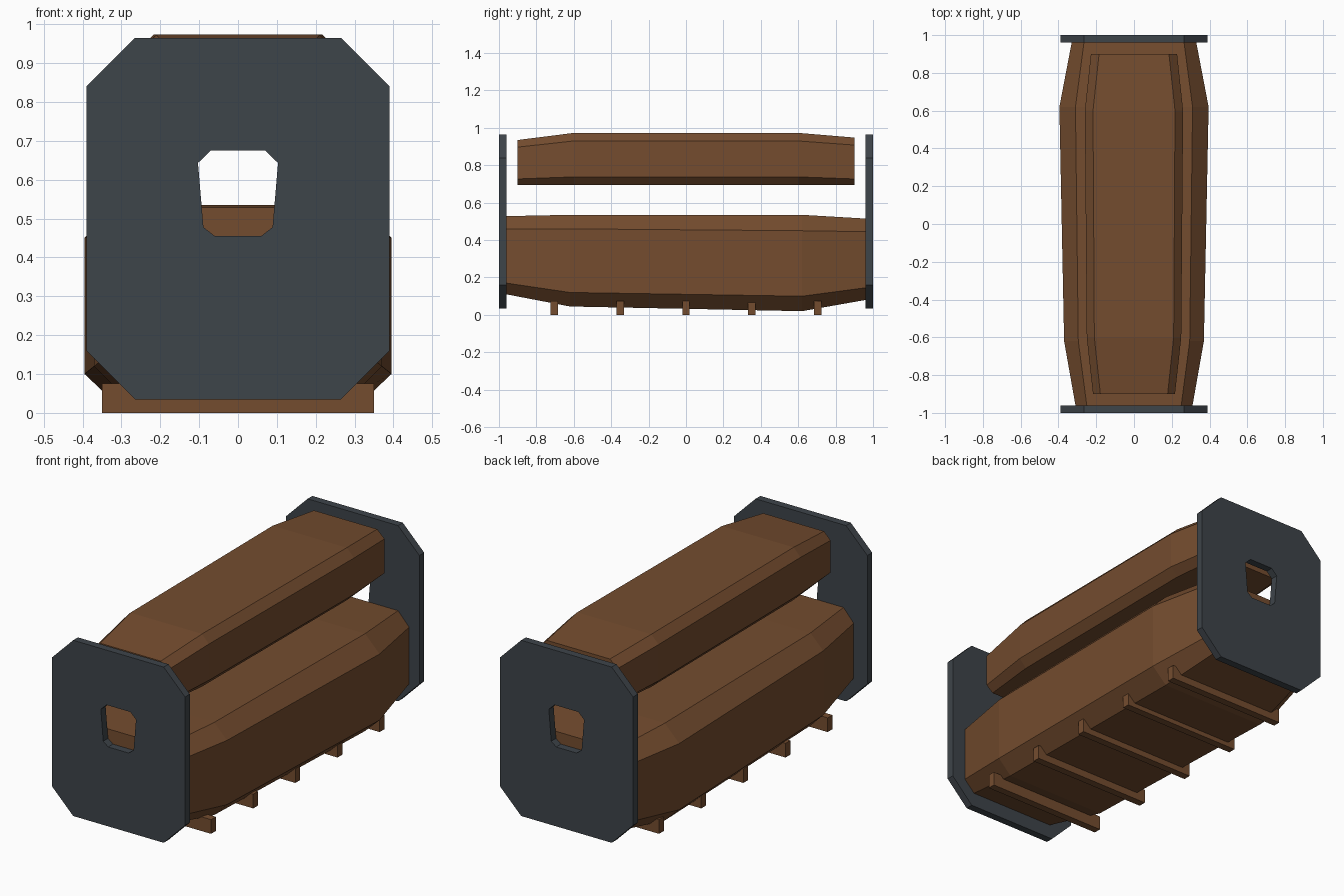
import bpy

if "Cube" in bpy.data.objects:
    bpy.data.objects.remove(bpy.data.objects["Cube"])

def material(name, rgb):
    m = bpy.data.materials.new(name)
    m.diffuse_color = (*rgb, 1)
    m.use_nodes = True
    m.node_tree.nodes["Principled BSDF"].inputs["Base Color"].default_value = m.diffuse_color
    return m

brown = material("brown wood", (0.175, 0.073, 0.028))
slate = material("slate metal", (0.048, 0.058, 0.068))

def make(name, verts, faces, mat):
    me = bpy.data.meshes.new(name)
    me.from_pydata(verts, [], faces)
    me.materials.append(mat)
    ob = bpy.data.objects.new(name, me)
    bpy.context.collection.objects.link(ob)
    return ob

def loft(name, sections, mat):
    """Octagonal hull; section = y, half width, flat half width, 4 heights bottom to top."""
    verts = []
    for y, w, f, b, bc, tc, t in sections:
        verts += [(x, y, z) for x, z in ((f, b), (w, bc), (w, tc), (f, t),
                                         (-f, t), (-w, tc), (-w, bc), (-f, b))]
    n = len(sections)
    faces = [tuple(range(8)), tuple(range(8 * n - 1, 8 * n - 9, -1))]
    for s in range(n - 1):
        for i in range(8):
            j = (i + 1) % 8
            faces.append((8*s + i, 8*s + 8 + i, 8*s + 8 + j, 8*s + j))
    return make(name, verts, faces, mat)

# lower and upper hulls
loft("lower_hull", [(-0.96, 0.31, 0.25, 0.11, 0.17, 0.46, 0.528),
                    (-0.62, 0.37, 0.295, 0.045, 0.12, 0.46, 0.535),
                    (0.62, 0.395, 0.31, 0.02, 0.10, 0.45, 0.535),
                    (0.96, 0.33, 0.265, 0.08, 0.145, 0.445, 0.515)], brown)
loft("upper_hull", [(-0.9, 0.217, 0.178, 0.695, 0.727, 0.897, 0.935),
                    (-0.6, 0.25, 0.21, 0.695, 0.738, 0.93, 0.973),
                    (0.6, 0.26, 0.217, 0.695, 0.738, 0.93, 0.973),
                    (0.9, 0.228, 0.185, 0.695, 0.727, 0.908, 0.948)], brown)

# end plates with an opening
def ring(right):
    return right + [(-x, z) for x, z in reversed(right)]

outer = ring([(0.265, 0.035), (0.39, 0.16), (0.39, 0.84), (0.265, 0.965)])
inner = ring([(0.06, 0.455), (0.089, 0.478), (0.103, 0.643), (0.07, 0.675)])

def plate(name, y0, y1):
    verts = [(x, y, z) for y in (y0, y1) for loop in (outer, inner) for x, z in loop]
    faces = []
    for i in range(8):
        j = (i + 1) % 8
        faces += [(i, j, 8 + j, 8 + i),
                  (16 + j, 16 + i, 24 + i, 24 + j),
                  (j, i, 16 + i, 16 + j),
                  (8 + i, 8 + j, 24 + j, 24 + i)]
    make(name, verts, faces, slate)

plate("front_end_plate", -1.0, -0.96)
plate("back_end_plate", 0.96, 1.0)

# cross slats underneath
for k in range(5):
    bpy.ops.mesh.primitive_cube_add(size=1, location=(0, -0.705 + 0.3525 * k, 0.0375))
    ob = bpy.context.object
    ob.name = f"floor_slat_{k + 1}"
    ob.scale = (0.7, 0.04, 0.075)
    ob.data.materials.append(brown)
